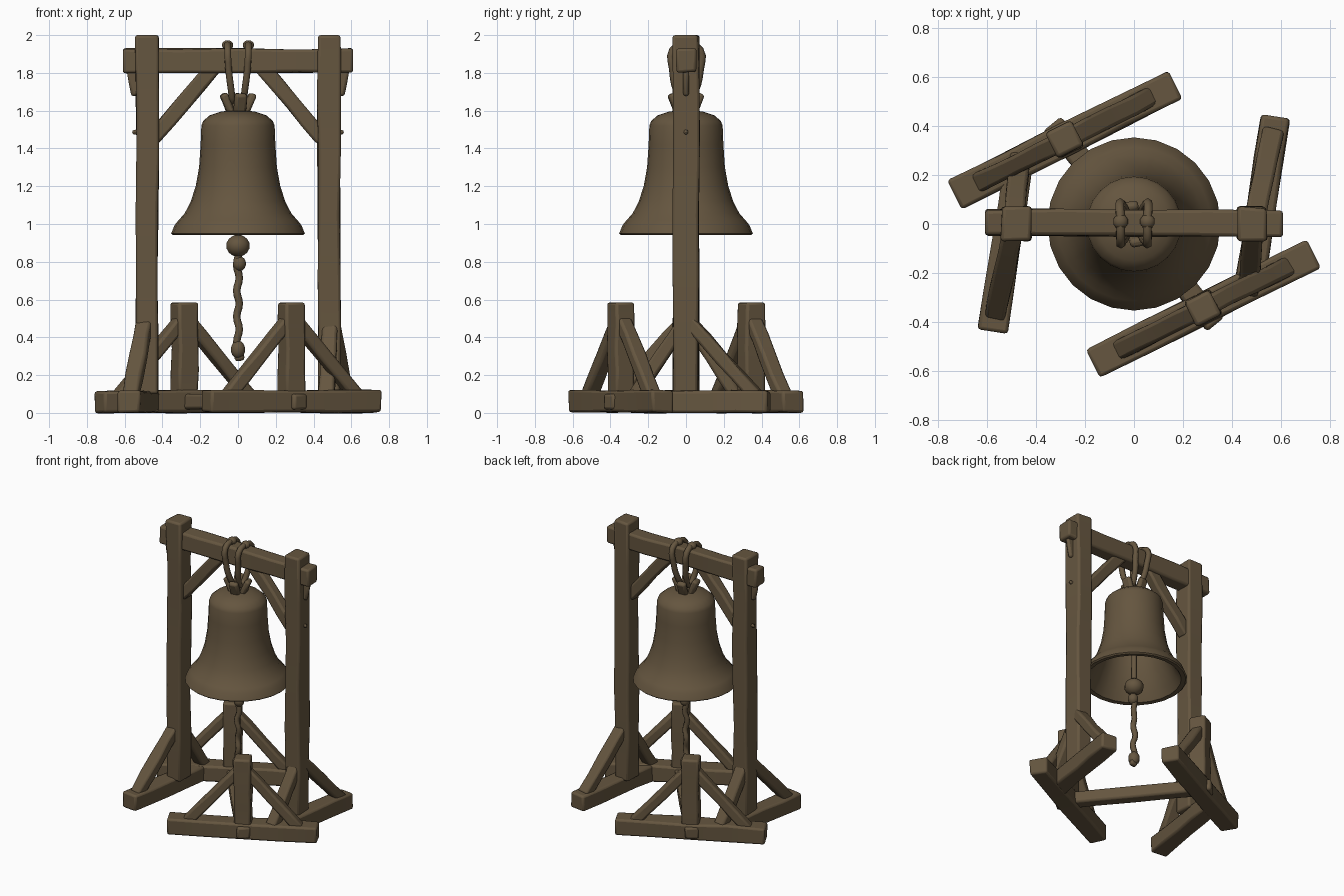
import bpy, bmesh, math, random
from mathutils import Vector

random.seed(4)
cube = bpy.data.objects.get("Cube")
if cube:
    bpy.data.objects.remove(cube, do_unlink=True)

brown = bpy.data.materials.new("weathered brown")
brown.use_nodes = True
brown.diffuse_color = (0.13, 0.092, 0.05, 1)
brown.node_tree.nodes["Principled BSDF"].inputs["Base Color"].default_value = brown.diffuse_color


def finish(name, bm, angle=40):
    """Turn a bmesh into a smooth-shaded brown object."""
    bmesh.ops.recalc_face_normals(bm, faces=bm.faces)
    mesh = bpy.data.meshes.new(name)
    bm.to_mesh(mesh)
    bm.free()
    mesh.materials.append(brown)
    obj = bpy.data.objects.new(name, mesh)
    bpy.context.collection.objects.link(obj)
    bpy.ops.object.select_all(action='DESELECT')
    bpy.context.view_layer.objects.active = obj
    obj.select_set(True)
    bpy.ops.object.shade_smooth_by_angle(angle=math.radians(angle))
    return obj


def timber(name, a, b, width, depth, wobble=0.004, cuts=3):
    """Roughly hewn beam from a to b; depth is measured along its upper side."""
    a, b = Vector(a), Vector(b)
    axis = (b - a).normalized()
    ref = Vector((0, 1, 0)) if abs(axis.z) > 0.95 else Vector((0, 0, 1))
    side = axis.cross(ref).normalized()
    up = side.cross(axis)
    bm = bmesh.new()
    rings = []
    for i in range(cuts + 2):
        centre = a.lerp(b, i / (cuts + 1))
        ring = []
        for s, t in ((-1, -1), (1, -1), (1, 1), (-1, 1)):
            p = centre + side * s * width / 2 + up * t * depth / 2
            p += side * random.uniform(-wobble, wobble) + up * random.uniform(-wobble, wobble)
            ring.append(bm.verts.new(p))
        rings.append(ring)
    for r, q in zip(rings, rings[1:]):
        for k in range(4):
            bm.faces.new((r[k], r[k - 1], q[k - 1], q[k]))
    bm.faces.new(rings[0])
    bm.faces.new(rings[-1])
    obj = finish(name, bm)
    bevel = obj.modifiers.new("worn edges", 'BEVEL')
    bevel.width = 0.014
    bevel.segments = 2
    bevel.limit_method = 'ANGLE'
    return obj


def lathe(name, profile, sides):
    """Spin (radius, height) points around the vertical axis."""
    bm = bmesh.new()
    verts = [bm.verts.new((r, 0, z)) for r, z in profile]
    edges = [bm.edges.new(pair) for pair in zip(verts, verts[1:])]
    bmesh.ops.spin(bm, geom=verts + edges, cent=(0, 0, 0), axis=(0, 0, 1),
                   angle=math.tau, steps=sides)
    bmesh.ops.remove_doubles(bm, verts=bm.verts, dist=0.0005)
    return finish(name, bm)


def rope(name, points, radius, closed=False):
    """Round rope along a smooth path."""
    curve = bpy.data.curves.new(name, 'CURVE')
    curve.dimensions = '3D'
    curve.bevel_depth = radius
    curve.bevel_resolution = 1
    curve.resolution_u = 3
    curve.use_fill_caps = True
    spline = curve.splines.new('BEZIER')
    spline.bezier_points.add(len(points) - 1)
    for bp, p in zip(spline.bezier_points, points):
        bp.co = p
        bp.handle_left_type = bp.handle_right_type = 'AUTO'
    spline.use_cyclic_u = closed
    curve.materials.append(brown)
    obj = bpy.data.objects.new(name, curve)
    bpy.context.collection.objects.link(obj)


def knot(name, centre, radius, squash=1.0):
    bm = bmesh.new()
    bmesh.ops.create_uvsphere(bm, u_segments=10, v_segments=7, radius=radius)
    for v in bm.verts:
        v.co = Vector((v.co.x, v.co.y, v.co.z * squash)) + Vector(centre)
    finish(name, bm, 60)


# Head beam, and the posts, braces and feet that repeat on each side
timber("head_beam", (-0.61, 0.005, 1.865), (0.61, 0.005, 1.865), 0.11, 0.125, 0.006)

for side, s in (("left", 1), ("right", -1)):
    post_x = s * 0.482
    timber(side + "_post", (post_x, 0, 0.1), (post_x, 0, 2.0), 0.118, 0.135, 0.006, 5)
    timber(side + "_head_brace", (s * 0.45, 0, 1.45), (s * 0.12, 0, 1.84), 0.075, 0.08)
    timber(side + "_outer_wedge", (s * 0.535, 0, 1.68), (s * 0.56, 0, 1.82), 0.06, 0.03, 0.002, 1)
    timber(side + "_peg", (s * 0.5, 0, 1.49), (s * 0.56, 0, 1.485), 0.025, 0.025, 0.001, 0)

    # Cross foot under the main post, with two braces
    foot = lambda y: s * (0.51 + 0.155 * y)
    timber(side + "_cross_foot", (foot(-0.24), -s * 0.24, 0.06), (foot(0.44), s * 0.44, 0.06), 0.12, 0.115)
    for tag, y in (("outer", 0.37), ("inner", -0.27)):
        timber(f"{side}_foot_brace_{tag}", (s * 0.49, 0.0, 0.5), (foot(y), s * y, 0.09), 0.085, 0.07)

    # Long slanted foot with its short king post and pair of braces
    mid = Vector((s * 0.283, -s * 0.345, 0))
    along = Vector((s * 0.895, s * 0.446, 0))
    lift = Vector((0, 0, 0.06))
    timber(side + "_long_foot", mid - along * 0.505 + lift, mid + along * 0.505 + lift, 0.128, 0.118, 0.005)
    king = timber(side + "_king_post", (0, 0, 0.1), (0, 0, 0.585), 0.115, 0.115)
    king.location = mid
    king.rotation_euler.z = math.atan2(0.446, 0.895)
    for tag, t in (("front", 0.39), ("back", -0.39)):
        timber(f"{side}_king_brace_{tag}", mid + Vector((0, 0, 0.51)), mid + along * t + Vector((0, 0, 0.08)), 0.08, 0.07)

# Low tie joining the two long feet
timber("floor_tie", (-0.335, 0.41, 0.06), (0.335, -0.41, 0.06), 0.09, 0.085)

# Hollow bell: outside from crown to lip, then back up inside
bell_profile = [(0, 1.605), (0.09, 1.595), (0.15, 1.575), (0.185, 1.545), (0.194, 1.52),
                (0.198, 1.42), (0.206, 1.3), (0.224, 1.2), (0.25, 1.12), (0.283, 1.055),
                (0.315, 1.02), (0.335, 0.995), (0.354, 0.95), (0.345, 0.942), (0.315, 0.945),
                (0.28, 1.0), (0.225, 1.12), (0.19, 1.25), (0.17, 1.48), (0.12, 1.55), (0, 1.56)]
lathe("bell", bell_profile, 24)

# Flaring crown lugs on top of the bell
for i in range(4):
    a = i * math.pi / 2 + 0.2
    c, d = math.cos(a), math.sin(a)
    timber(f"crown_lug_{i + 1}", (c * 0.035, d * 0.035, 1.58), (c * 0.08, d * 0.08, 1.69), 0.065, 0.04, 0.003, 1)
knot("crown_boss", (0, 0, 1.62), 0.04)

# Hanging ropes looped over the beam
for side, s in (("left", 1), ("right", -1)):
    rope(side + "_hanging_rope",
         [(s * 0.028, 0, 1.645), (s * 0.035, 0.045, 1.7), (s * 0.05, 0.075, 1.82), (s * 0.058, 0.075, 1.92),
          (s * 0.055, 0.005, 1.948), (s * 0.055, -0.07, 1.92), (s * 0.05, -0.07, 1.82), (s * 0.035, -0.045, 1.7)],
         0.02, True)
    knot(side + "_rope_knot", (s * 0.055, 0.01, 1.947), 0.032, 0.8)

# Clapper and its pull rope
timber("clapper_rod", (0, 0, 1.57), (0, 0, 0.9), 0.035, 0.035, 0.001)
knot("clapper_ball", (0, 0, 0.885), 0.066, 0.88)
rope("pull_rope", [((-1) ** i * 0.007, 0.005 * (i % 3 - 1), 0.85 - i * 0.068) for i in range(9)], 0.02)
knot("upper_rope_knot", (0.008, 0, 0.79), 0.036, 1.1)
knot("lower_rope_knot", (0, 0, 0.335), 0.04, 1.2)
timber("rope_tail", (0, 0, 0.33), (0.01, 0, 0.275), 0.05, 0.04, 0.004, 0)
